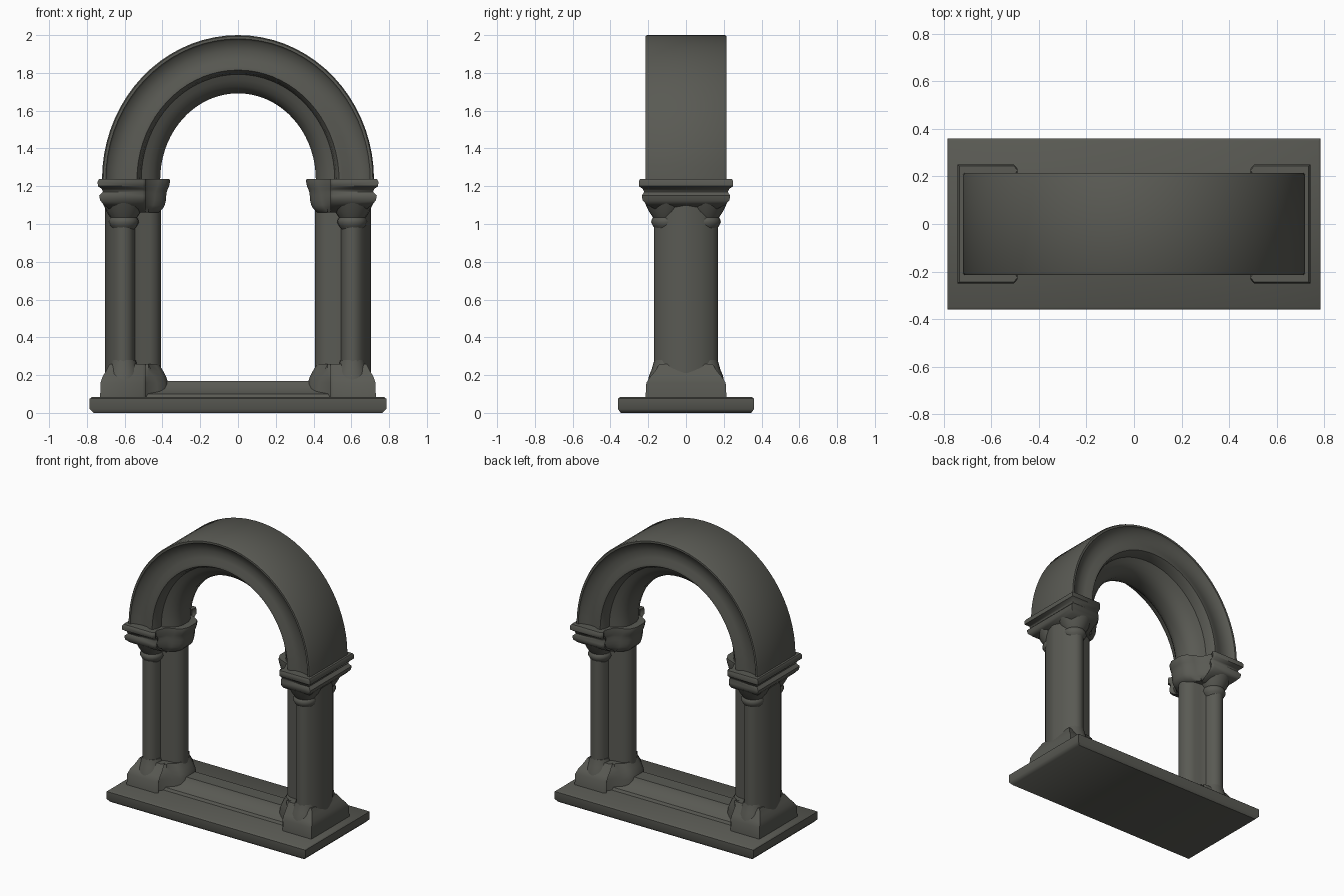
import bpy, bmesh, math

cube = bpy.data.objects.get("Cube")
if cube:
    bpy.data.objects.remove(cube, do_unlink=True)

stone = bpy.data.materials.new("dark stone")
stone.use_nodes = True
COLOR = (0.10, 0.101, 0.087, 1)
stone.diffuse_color = COLOR
stone.node_tree.nodes["Principled BSDF"].inputs["Base Color"].default_value = COLOR


def loft(name, rings, angle=50):
    """Join equal-length closed rings of points with quads and cap both ends."""
    bm = bmesh.new()
    loops = [[bm.verts.new(p) for p in ring] for ring in rings]
    n = len(loops[0])
    for a, b in zip(loops, loops[1:]):
        for i in range(n):
            j = (i + 1) % n
            bm.faces.new((a[i], a[j], b[j], b[i]))
    bm.faces.new(loops[0][::-1])
    bm.faces.new(loops[-1])
    bmesh.ops.recalc_face_normals(bm, faces=bm.faces)
    mesh = bpy.data.meshes.new(name)
    bm.to_mesh(mesh)
    bm.free()
    mesh.materials.append(stone)
    ob = bpy.data.objects.new(name, mesh)
    bpy.context.collection.objects.link(ob)
    bpy.ops.object.select_all(action="DESELECT")
    ob.select_set(True)
    bpy.context.view_layer.objects.active = ob
    bpy.ops.object.shade_smooth_by_angle(angle=math.radians(angle))


def mirrored(half):
    """Close a half outline by mirroring its second coordinate."""
    return half + [(a, -b) for a, b in reversed(half)]


def stepped_plan(side, z, outer, depth, inner):
    """Wide outer block that narrows to a rounded nose facing the opening."""
    half = [(inner, -0.045), (inner + 0.02, -0.085), (inner + 0.06, -0.11), (0.475, -0.13),
            (0.505, depth * -0.82), (0.49, depth * -0.93), (0.505, -depth), (outer, -depth)]
    return [(side * x, y, z) for x, y in mirrored(half)]


def lathe(name, cx, cy, profile, segments=20):
    turns = [2 * math.pi * i / segments for i in range(segments)]
    loft(name, [[(cx + r * math.cos(t), cy + r * math.sin(t), z) for t in turns]
                for z, r in profile])


# base slab with softened edges
def slab_ring(x, y, z):
    return [(-x, -y, z), (x, -y, z), (x, y, z), (-x, y, z)]


loft("base_slab", [slab_ring(0.765, 0.345, 0), slab_ring(0.785, 0.36, 0.02),
                   slab_ring(0.785, 0.36, 0.075), slab_ring(0.775, 0.35, 0.083)])

# moulded sill between the piers
sill = [(-0.15, 0.075), (-0.135, 0.10), (-0.10, 0.115), (-0.06, 0.15), (-0.05, 0.17)]
sill += [(-y, z) for y, z in reversed(sill)]
loft("sill", [[(x, y, z) for y, z in sill] for x in (-0.5, 0.5)], 25)

# pier plan: one rounded shaft towards the opening, one on the front and on the back
pier = mirrored([(0.408, -0.012), (0.415, -0.035), (0.435, -0.06), (0.465, -0.075),
                 (0.51, -0.08), (0.545, -0.095), (0.555, -0.135), (0.575, -0.16),
                 (0.605, -0.17), (0.635, -0.162), (0.655, -0.14), (0.672, -0.115),
                 (0.69, -0.08), (0.705, -0.01)])

# z, outer x, depth, inner x
PLINTH = [(0.075, 0.73, 0.215, 0.365), (0.16, 0.728, 0.21, 0.37), (0.19, 0.718, 0.19, 0.38),
          (0.22, 0.70, 0.165, 0.395), (0.26, 0.68, 0.14, 0.42)]
CAPITAL = [(1.06, 0.66, 0.13, 0.42), (1.085, 0.69, 0.175, 0.395), (1.10, 0.708, 0.205, 0.388),
           (1.125, 0.73, 0.23, 0.382), (1.15, 0.735, 0.234, 0.38), (1.17, 0.715, 0.222, 0.377),
           (1.185, 0.72, 0.228, 0.372), (1.20, 0.742, 0.25, 0.365), (1.225, 0.743, 0.25, 0.36),
           (1.238, 0.735, 0.243, 0.362)]

for label, side in (("left", 1), ("right", -1)):
    loft(label + "_pier", [[(side * x, y, z) for x, y in pier] for z in (0.2, 1.12)])
    loft(label + "_plinth", [stepped_plan(side, *row) for row in PLINTH])
    loft(label + "_capital", [stepped_plan(side, *row) for row in CAPITAL])
    # small bell and foot on each engaged shaft
    for face, y in (("front", -0.105), ("back", 0.105)):
        lathe(f"{label}_{face}_shaft_bell", side * 0.605, y,
              [(0.97, 0.055), (0.99, 0.07), (1.01, 0.08), (1.025, 0.076), (1.035, 0.07),
               (1.065, 0.09), (1.11, 0.112)])
        lathe(f"{label}_{face}_shaft_foot", side * 0.605, y,
              [(0.15, 0.10), (0.20, 0.09), (0.23, 0.077), (0.28, 0.063)])

# arch: moulded section swept over a slightly stilted half circle
section = mirrored([(0.72, -0.205), (0.714, -0.215), (0.70, -0.215), (0.69, -0.20),
                    (0.64, -0.187), (0.59, -0.187), (0.555, -0.205), (0.535, -0.205),
                    (0.52, -0.18), (0.512, -0.135), (0.48, -0.12), (0.45, -0.10),
                    (0.425, -0.07), (0.412, -0.03)])
STEPS = 36
sweep = []
for i in range(STEPS + 1):
    t = math.pi * i / STEPS
    sweep.append([(r * math.cos(t), y, 1.235 + (r + 0.045) * math.sin(t)) for r, y in section])
loft("arch", sweep)
